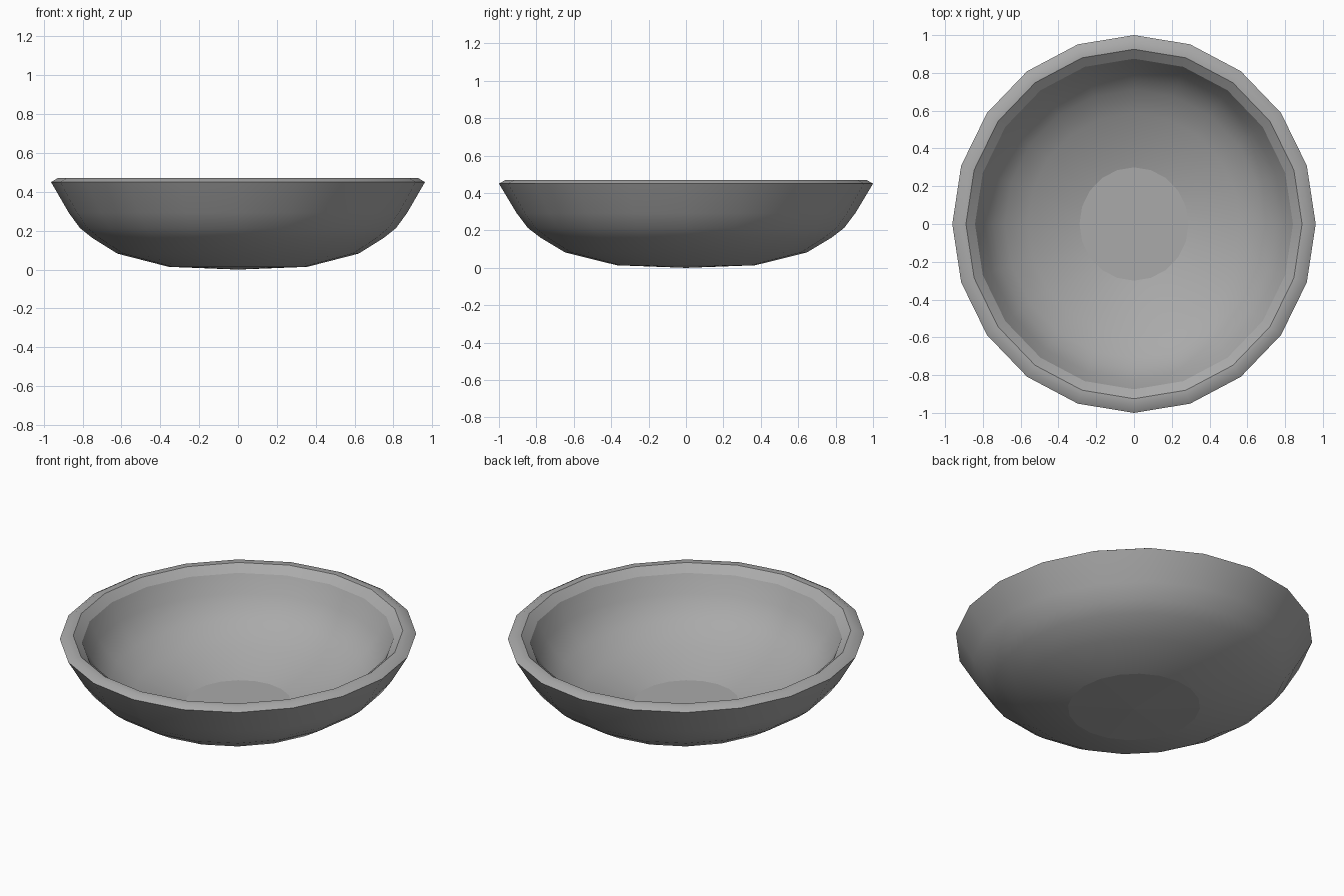
import bpy
import bmesh
from math import cos, sin, pi

cube = bpy.data.objects.get("Cube")
if cube:
    bpy.data.objects.remove(cube, do_unlink=True)

SIDES = 20
WIDTH = 0.962  # the bowl is slightly oval

# Radius and height, from the base, over the rim, down to the inside floor
PROFILE = [(0.37, 0.014), (0.645, 0.082), (0.78, 0.163), (0.845, 0.213),
           (0.905, 0.292), (1.0, 0.45), (0.965, 0.47), (0.925, 0.47),
           (0.875, 0.43), (0.825, 0.33), (0.77, 0.255), (0.71, 0.205),
           (0.585, 0.125), (0.30, 0.047)]
SHARP_RINGS = (5, 7, 8)

# Clay colour
clay = bpy.data.materials.new("grey_clay")
clay.use_nodes = True
clay.diffuse_color = (0.4, 0.4, 0.4, 1)
clay.node_tree.nodes["Principled BSDF"].inputs["Base Color"].default_value = (0.4, 0.4, 0.4, 1)

bm = bmesh.new()
rings = []
for r, z in PROFILE:
    rings.append([bm.verts.new((WIDTH * r * sin(2 * pi * i / SIDES),
                                -r * cos(2 * pi * i / SIDES), z))
                  for i in range(SIDES)])

# Walls and rim
for low, high in zip(rings, rings[1:]):
    for i in range(SIDES):
        j = (i + 1) % SIDES
        bm.faces.new((low[i], low[j], high[j], high[i])).smooth = True

# Shallow domed base
foot = bm.verts.new((0, 0, 0))
for i in range(SIDES):
    bm.faces.new((foot, rings[0][(i + 1) % SIDES], rings[0][i]))

# Flat inside floor
bm.faces.new(rings[-1])

# Crisp edges around the rim, base and floor
for k in SHARP_RINGS + (0, len(rings) - 1):
    for i in range(SIDES):
        bm.edges.get((rings[k][i], rings[k][(i + 1) % SIDES])).smooth = False

bmesh.ops.recalc_face_normals(bm, faces=bm.faces)
mesh = bpy.data.meshes.new("bowl")
bm.to_mesh(mesh)
bm.free()
mesh.materials.append(clay)
bowl = bpy.data.objects.new("bowl", mesh)
bpy.context.collection.objects.link(bowl)
